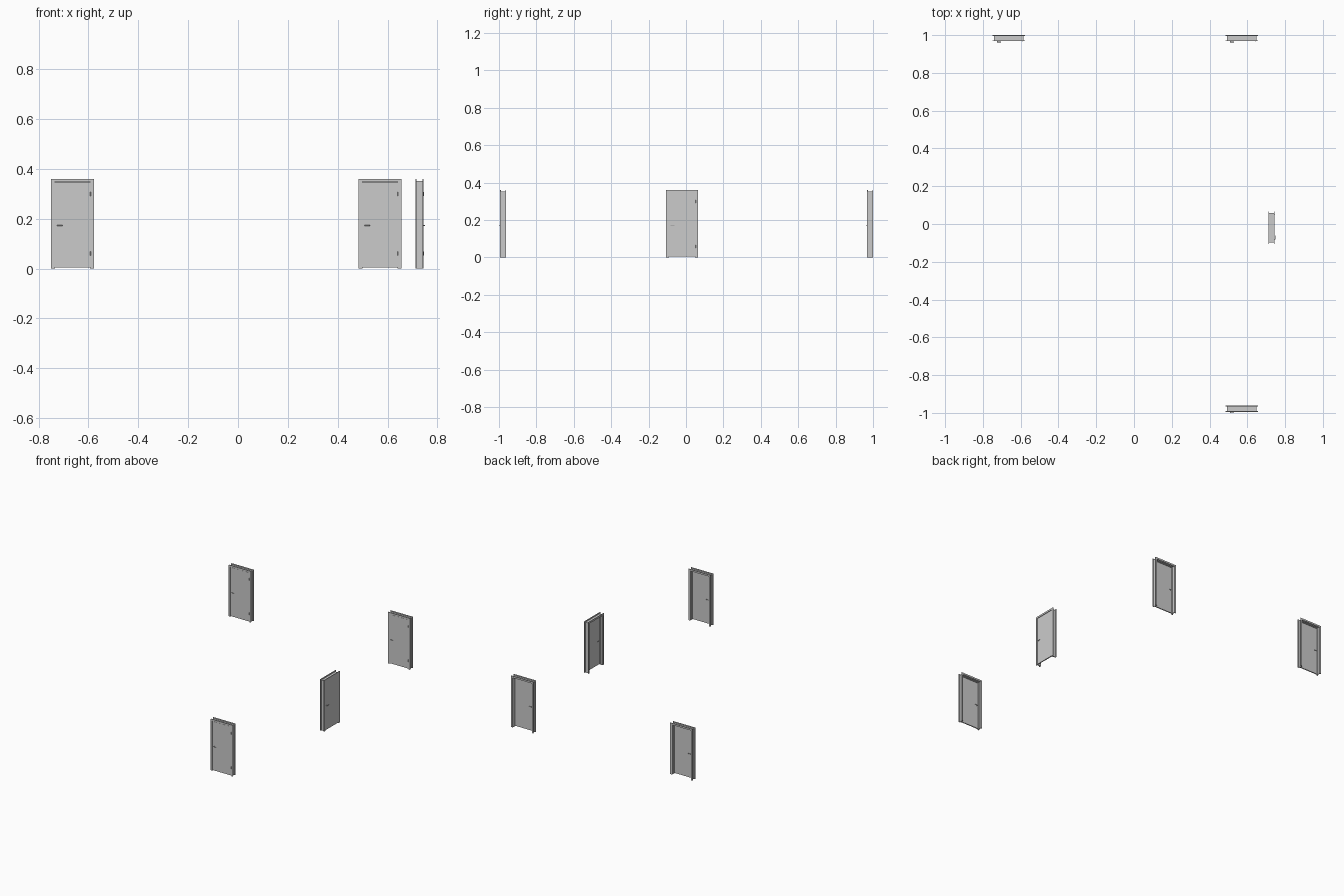
import bpy, bmesh, math
from mathutils import Matrix, Vector

if "Cube" in bpy.data.objects:
    bpy.data.objects.remove(bpy.data.objects["Cube"])

W, H, D = 0.172, 0.36, 0.032      # overall frame width, height, depth
CT = 0.004                        # casing thickness


def finish(bm, name, m, smooth=False):
    bmesh.ops.recalc_face_normals(bm, faces=bm.faces[:])
    bm.transform(m)
    me = bpy.data.meshes.new(name)
    bm.to_mesh(me)
    bm.free()
    ob = bpy.data.objects.new(name, me)
    bpy.context.collection.objects.link(ob)
    if smooth:
        for o in bpy.context.selected_objects:
            o.select_set(False)
        ob.select_set(True)
        bpy.context.view_layer.objects.active = ob
        bpy.ops.object.shade_smooth_by_angle(angle=math.radians(40))


def add_box(bm, x0, x1, y0, y1, z0, z1):
    c = Vector(((x0 + x1) / 2, (y0 + y1) / 2, (z0 + z1) / 2))
    s = Matrix.Diagonal((x1 - x0, y1 - y0, z1 - z0, 1))
    bmesh.ops.create_cube(bm, size=1, matrix=Matrix.Translation(c) @ s)


def add_arch(bm, outer, inner, y0, y1):
    """Mitred upside-down U between two insets from the overall outline."""
    def outline(i):
        x, z = W / 2 - i, H - i
        return [(-x, 0), (-x, z), (x, z), (x, 0)]
    o, n = outline(outer), outline(inner)
    rings = []
    for k in range(4):
        pts = [(o[k], y0), (n[k], y0), (n[k], y1), (o[k], y1)]
        rings.append([bm.verts.new((p[0], y, p[1])) for p, y in pts])
    for a, b in zip(rings, rings[1:]):
        for j in range(4):
            bm.faces.new((a[j], a[(j + 1) % 4], b[(j + 1) % 4], b[j]))
    bm.faces.new(rings[0])
    bm.faces.new(rings[-1])


def add_rod(bm, a, b, r, seg=12):
    a, b = Vector(a), Vector(b)
    d = b - a
    rot = d.to_track_quat('Z', 'Y').to_matrix().to_4x4()
    bmesh.ops.create_cone(bm, cap_ends=True, segments=seg, radius1=r, radius2=r,
                          depth=d.length, matrix=Matrix.Translation((a + b) / 2) @ rot)


def door(tag, x, y, angle):
    m = Matrix.Translation((x, y, 0)) @ Matrix.Rotation(angle, 4, 'Z')

    # casings on both faces of the wall
    for side, y0 in (("front", 0), ("back", D - CT)):
        bm = bmesh.new()
        add_arch(bm, 0, 0.012, y0, y0 + CT)
        finish(bm, f"{tag}_{side}_casing", m)

    # jamb lining and door stop
    bm = bmesh.new()
    add_arch(bm, 0.008, 0.013, CT, D - CT)
    finish(bm, f"{tag}_jamb", m)
    bm = bmesh.new()
    add_arch(bm, 0.013, 0.016, 0.0095, 0.015)
    finish(bm, f"{tag}_stop", m)

    # leaf, near the front face
    lx = W / 2 - 0.0137
    bm = bmesh.new()
    add_box(bm, -lx, lx, 0.002, 0.009, 0.004, H - 0.0137)
    finish(bm, f"{tag}_leaf", m)

    # lever handles on both sides
    hx, hz = -W / 2 + 0.025, 0.173
    for side, face, s in (("front", 0.002, -1), ("back", 0.009, 1)):
        bm = bmesh.new()
        out = face + s * 0.0065
        add_rod(bm, (hx, face, hz), (hx, face + s * 0.0015, hz), 0.003, 16)
        add_rod(bm, (hx, face, hz), (hx, out, hz), 0.0013)
        add_rod(bm, (hx - 0.0013, out, hz), (hx + 0.02, out, hz), 0.0014)
        finish(bm, f"{tag}_{side}_handle", m, True)

    # hinge knuckles on the right edge
    bm = bmesh.new()
    for z in (0.06, 0.30):
        add_rod(bm, (lx, 0, z - 0.008), (lx, 0, z + 0.008), 0.0014)
    finish(bm, f"{tag}_hinges", m, True)


door("back_left_door", -0.664, 0.968, 0)
door("back_right_door", 0.570, 0.968, 0)
door("front_right_door", 0.570, -0.994, 0)
door("side_door", 0.744, -0.021, math.pi / 2)
